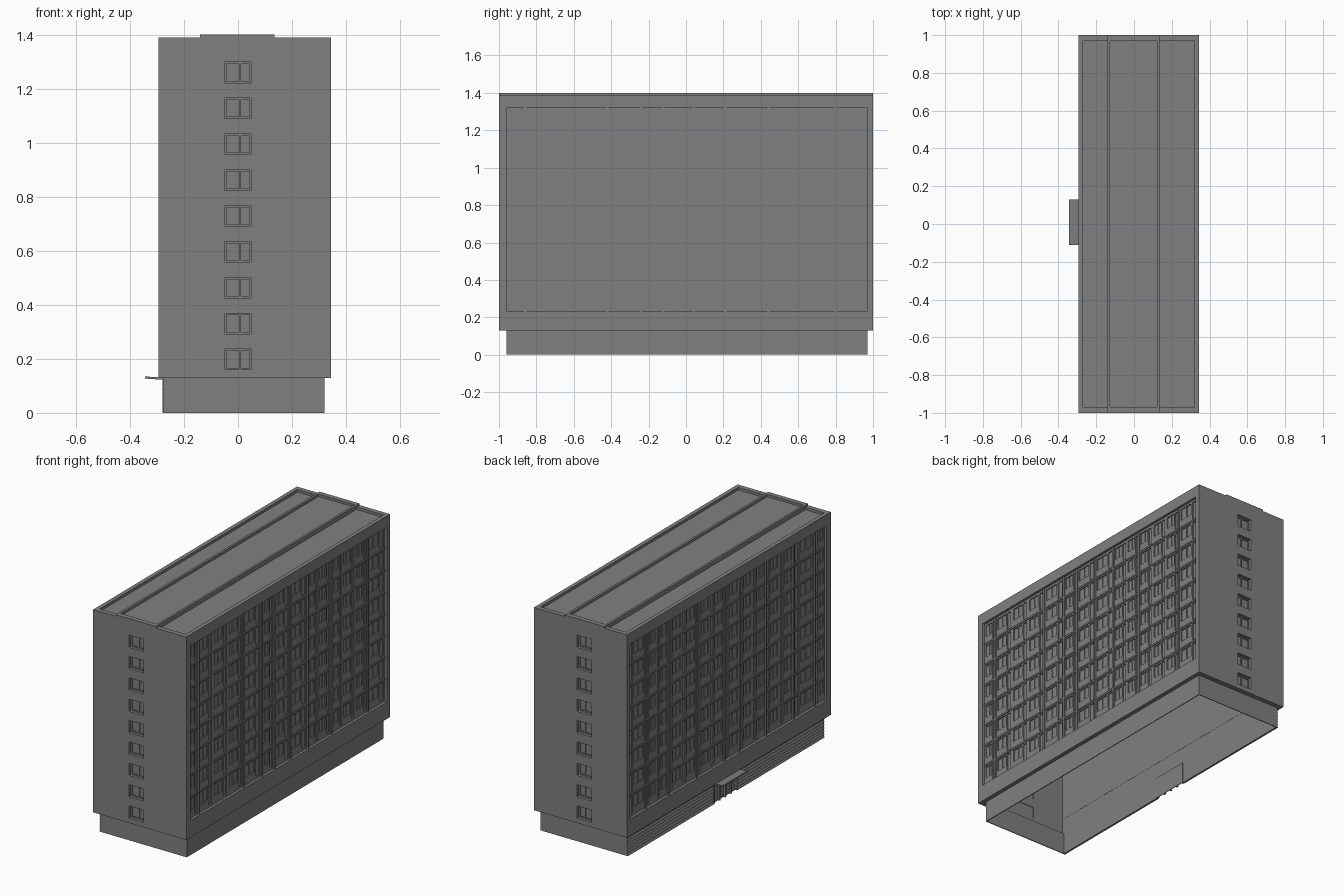
import bpy, bmesh
from mathutils import Vector

if "Cube" in bpy.data.objects:
    bpy.data.objects.remove(bpy.data.objects["Cube"])

gray = bpy.data.materials.new("concrete_gray")
gray.diffuse_color = (0.216, 0.216, 0.216, 1)
gray.use_nodes = True
gray.node_tree.nodes["Principled BSDF"].inputs["Base Color"].default_value = gray.diffuse_color


def finish(name, bm):
    bmesh.ops.recalc_face_normals(bm, faces=bm.faces)
    me = bpy.data.meshes.new(name)
    bm.to_mesh(me)
    bm.free()
    me.materials.append(gray)
    ob = bpy.data.objects.new(name, me)
    bpy.context.collection.objects.link(ob)
    return ob


def boxes(name, spans):
    """One object from boxes given as (x0, x1, y0, y1, z0, z1)."""
    bm = bmesh.new()
    for x0, x1, y0, y1, z0, z1 in spans:
        vs = bmesh.ops.create_cube(bm, size=1)["verts"]
        for v in vs:
            v.co = Vector(((x0 + x1) / 2 + v.co.x * abs(x1 - x0),
                           (y0 + y1) / 2 + v.co.y * abs(y1 - y0),
                           (z0 + z1) / 2 + v.co.z * abs(z1 - z0)))
    return finish(name, bm)


def panel(name, us, vs, is_hole, place, depth):
    """Wall plate on a grid, with open cells, thickened by the depth vector."""
    us, vs = sorted(set(us)), sorted(set(vs))
    bm = bmesh.new()
    grid = [[bm.verts.new(place(u, v)) for v in vs] for u in us]
    for i in range(len(us) - 1):
        for j in range(len(vs) - 1):
            if not is_hole((us[i] + us[i + 1]) / 2, (vs[j] + vs[j + 1]) / 2):
                bm.faces.new((grid[i][j], grid[i + 1][j], grid[i + 1][j + 1], grid[i][j + 1]))
    bmesh.ops.delete(bm, geom=[v for v in bm.verts if not v.link_faces], context='VERTS')
    ext = bmesh.ops.extrude_face_region(bm, geom=bm.faces[:], use_keep_orig=True)
    bmesh.ops.translate(bm, vec=depth, verts=[g for g in ext["geom"] if isinstance(g, bmesh.types.BMVert)])
    return finish(name, bm)


def inside(v, spans):
    return any(a < v < b for a, b in spans)


X0, X1 = -0.295, 0.345              # tower sides
BX0, BX1, BY0, BY1 = -0.28, 0.32, -0.96, 0.97   # ground floor
ZB, ZT, ZC = 0.13, 1.39, 1.40       # tower bottom, roof edge, raised centre
CX0, CX1 = -0.14, 0.135             # raised roof strip
RY0, RY1, RZ0, RZ1 = -0.96, 0.975, 0.235, 1.32  # facade recess

# End walls with a column of stair windows
stair = [(0.16 + 0.1327 * i, 0.236 + 0.1327 * i) for i in range(9)]
zs = [ZB, ZT, ZC] + [z for s in stair for z in s]
for side, s in (("front", -1), ("back", 1)):
    panel(side + "_end_wall", [X0, CX0, -0.05, 0.05, CX1, X1], zs,
          lambda u, v: (v > ZT and not CX0 < u < CX1) or (abs(u) < 0.05 and inside(v, stair)),
          lambda u, v, s=s: (u, s, v), Vector((0, -s * 0.03, 0)))
    parts = []
    for a, b in stair:
        parts.append((-0.05, 0.05, s * 0.976, s * 0.973, a, b))
        for x in (-0.05, 0.003, 0.042):
            parts.append((x, x + 0.008, s * 0.982, s * 0.975, a, b))
        parts += [(-0.05, 0.05, s * 0.982, s * 0.975, a, a + 0.007),
                  (-0.05, 0.05, s * 0.982, s * 0.975, b - 0.007, b)]
    boxes(side + "_stair_windows", parts)

# Long facades: frame, recessed window wall, glass, floor ledges and fins
FLOORS = 8
pitch = (RZ1 - RZ0) / FLOORS
tall = [(RZ0 + pitch * (i + 0.36), RZ0 + pitch * (i + 0.9)) for i in range(FLOORS)]
low = [(RZ0 + pitch * (i + 0.1), RZ0 + pitch * (i + 0.9)) for i in range(FLOORS)]
bays_right = [RY0, -0.86, -0.42, -0.24, -0.12, 0.04, 0.21, 0.44, 0.8, RY1]
bays_left = [RY0, -0.86, -0.65, -0.38, -0.12, 0.03, 0.3, 0.58, 0.8, RY1]


def facade(side, xo, s, bays):
    panel(side + "_facade_frame", [-0.97, RY0, RY1, 0.97, -1, 1], [ZB, RZ0, RZ1, ZT],
          lambda u, v: RY0 < u < RY1 and RZ0 < v < RZ1,
          lambda u, v: (xo, u, v), Vector((-s * 0.025, 0, 0)))
    # each bay repeats a wide window followed by a narrow balcony door
    wide, narrow = [], []
    for a, b in zip(bays, bays[1:]):
        n = max(1, round((b - a) / 0.14))
        w = (b - a) / n
        for k in range(n):
            y = a + k * w
            wide.append((y + 0.1 * w, y + 0.62 * w))
            narrow.append((y + 0.7 * w, y + 0.9 * w))
    ys = [RY0, RY1] + [y for p in wide + narrow for y in p]
    zs = [RZ0, RZ1] + [z for p in tall + low for z in p]
    xf = xo - s * 0.016
    panel(side + "_window_wall", ys, zs,
          lambda u, v: (inside(u, wide) and inside(v, tall)) or (inside(u, narrow) and inside(v, low)),
          lambda u, v: (xf, u, v), Vector((-s * 0.007, 0, 0)))
    boxes(side + "_glass", [(xo - s * 0.023, xo - s * 0.026, RY0, RY1, RZ0, RZ1)])
    boxes(side + "_window_mullions",
          [(xf - s * 0.003, xo - s * 0.024, (a + b) / 2 - 0.003, (a + b) / 2 + 0.003, c, d)
           for a, b in wide for c, d in tall])
    boxes(side + "_floor_ledges",
          [(xf - s * 0.002, xf + s * 0.005, RY0, RY1, z - 0.005, z + 0.005)
           for z in [RZ0 + pitch * i for i in range(1, FLOORS)]])
    boxes(side + "_facade_fins",
          [(xf - s * 0.002, xf + s * 0.008, y - 0.006, y + 0.006, RZ0, RZ1) for y in bays[1:-1]])


facade("right", X1, 1, bays_right)
facade("left", X0, -1, bays_left)

# Underside ledge around the ground floor
panel("underside_ledge", [X0, BX0 + 0.01, BX1 - 0.005, X1], [-1, BY0 + 0.005, BY1 - 0.005, 1],
      lambda u, v: BX0 + 0.01 < u < BX1 - 0.005 and BY0 + 0.005 < v < BY1 - 0.005,
      lambda u, v: (u, v, ZB), Vector((0, 0, 0.005)))

# Roof: sunken deck, parapet and two ribs with a raised centre strip
boxes("roof_deck", [(X0 + 0.02, CX0 + 0.01, -0.975, 0.975, 1.366, 1.374),
                    (CX0 + 0.01, CX1 - 0.01, -0.975, 0.975, 1.366, 1.385),
                    (CX1 - 0.01, X1 - 0.02, -0.975, 0.975, 1.366, 1.374)])
boxes("roof_ribs", [(CX0, CX0 + 0.014, -0.975, 0.975, 1.366, ZC),
                    (CX1 - 0.014, CX1, -0.975, 0.975, 1.366, ZC)])

# Ground floor: three plain walls, open underneath
T = 0.005
boxes("ground_floor_walls", [(BX1 - T, BX1, BY0, BY1, 0, ZB + 0.003),
                             (BX0 + 0.005, BX1, BY0, BY0 + T, 0, ZB + 0.003),
                             (BX0 + 0.005, BX1, BY1 - T, BY1, 0, ZB + 0.003)])

# Lapped siding on the left ground floor wall, either side of the entrance
DY0, DY1, BOARDS = -0.11, 0.125, 7
h = (ZB + 0.003) / BOARDS
profile = [(BX0 + 0.012, 0)]
for i in range(BOARDS):
    profile += [(BX0, i * h), (BX0 + 0.007, (i + 1) * h)]
profile.append((BX0 + 0.012, BOARDS * h))
for name, a, b in (("siding_front", BY0, DY0), ("siding_back", DY1, BY1)):
    bm = bmesh.new()
    face = bm.faces.new([bm.verts.new((x, a, z)) for x, z in profile])
    ext = bmesh.ops.extrude_face_region(bm, geom=[face], use_keep_orig=True)
    bmesh.ops.translate(bm, vec=(0, b - a, 0),
                        verts=[g for g in ext["geom"] if isinstance(g, bmesh.types.BMVert)])
    finish(name, bm)

# Entrance: recessed door leaves, posts and lintel
door = [(BX0 + 0.012, BX0 + 0.016, DY0, DY1, 0, ZB + 0.003),
        (BX0 + 0.001, BX0 + 0.014, DY0, DY1, 0.112, ZB + 0.003)]
for k in range(5):
    y = DY0 + k * (DY1 - DY0 - 0.01) / 4
    door.append((BX0 + 0.001, BX0 + 0.014, y, y + 0.01, 0, 0.115))
boxes("entrance_door", door)

# Canopy, rising slightly outward
canopy = boxes("entrance_canopy", [(-0.345, -0.27, DY0, 0.13, 0.122, 0.130)])
for v in canopy.data.vertices:
    if v.co.x < -0.3:
        v.co.z += 0.005
